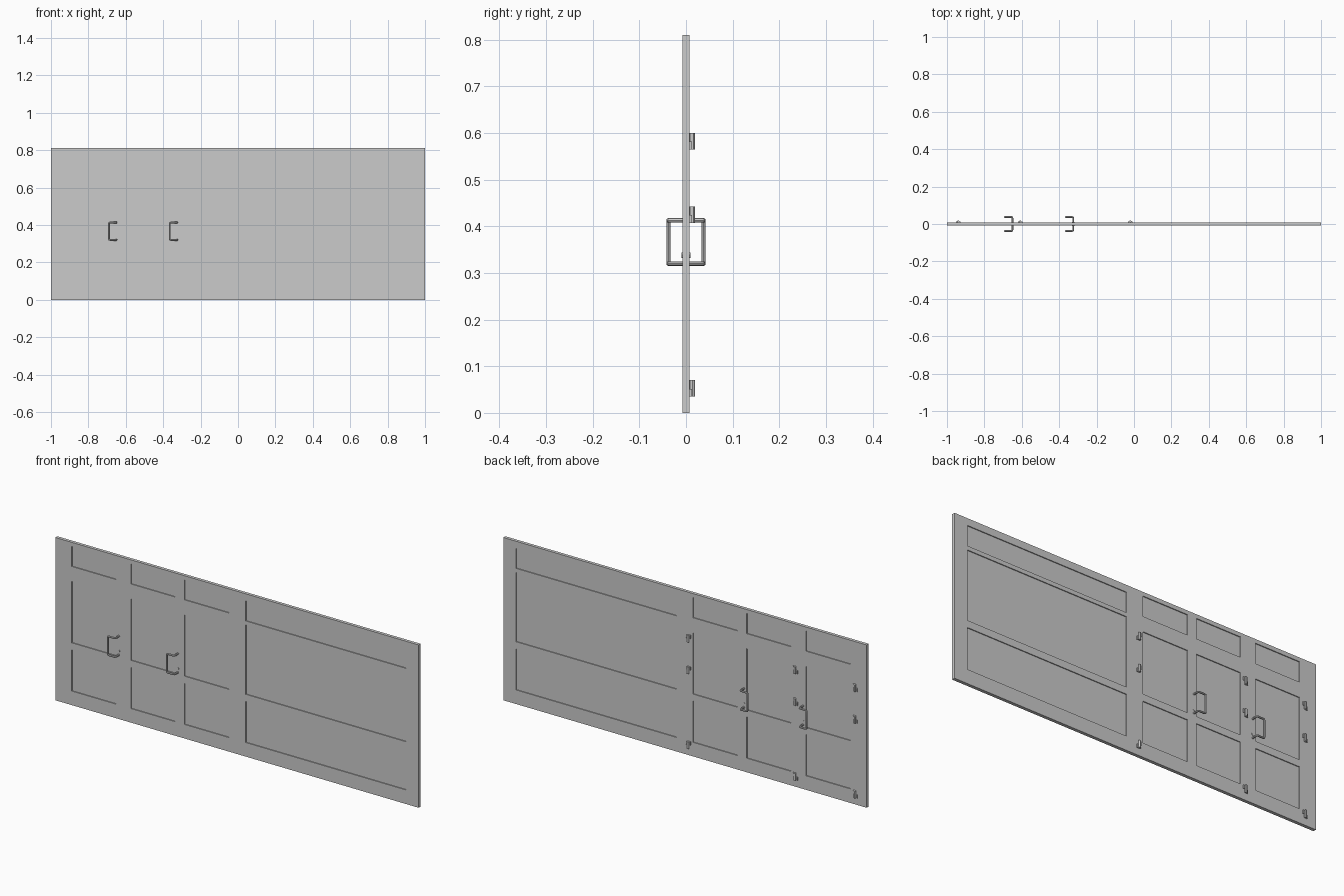
import bpy, bmesh
from mathutils import Matrix, Vector

if "Cube" in bpy.data.objects:
    bpy.data.objects.remove(bpy.data.objects["Cube"])

T = 0.008        # half thickness of the door wall
DEPTH = 0.0045   # recess depth on each side


def add_box(bm, x0, x1, y0, y1, z0, z1):
    m = Matrix.Translation(((x0 + x1) / 2, (y0 + y1) / 2, (z0 + z1) / 2))
    m = m @ Matrix.Diagonal((x1 - x0, y1 - y0, z1 - z0, 1))
    bmesh.ops.create_cube(bm, size=1, matrix=m)


def add_cyl(bm, centre, r, h, axis='Z', seg=12):
    m = Matrix.Translation(centre)
    if axis == 'Y':
        m = m @ Matrix.Rotation(1.5707963, 4, 'X')
    bmesh.ops.create_cone(bm, cap_ends=True, segments=seg, radius1=r, radius2=r,
                          depth=h, matrix=m)


def finish(bm, name):
    me = bpy.data.meshes.new(name)
    bm.to_mesh(me)
    bm.free()
    ob = bpy.data.objects.new(name, me)
    bpy.context.collection.objects.link(ob)
    return ob


def smooth(ob):
    bpy.ops.object.select_all(action='DESELECT')
    ob.select_set(True)
    bpy.context.view_layer.objects.active = ob
    bpy.ops.object.shade_smooth_by_angle()


# Wall slab holding the three doors and the wide fixed panel
bm = bmesh.new()
add_box(bm, -1, 1, -T, T, 0, 0.81)
wall = finish(bm, "door_wall")

# Recessed panels, cut into both faces
door_rows = [(0.07, 0.275), (0.31, 0.615), (0.69, 0.79)]
wide_rows = [(0.07, 0.275), (0.31, 0.655), (0.675, 0.775)]
columns = [(-0.91, -0.665, door_rows), (-0.583, -0.34, door_rows),
           (-0.29, -0.043, door_rows), (0.048, 0.93, wide_rows)]
bm = bmesh.new()
for x0, x1, rows in columns:
    for z0, z1 in rows:
        add_box(bm, x0, x1, T - DEPTH, T + 0.02, z0, z1)
        add_box(bm, x0, x1, -T - 0.02, -T + DEPTH, z0, z1)
cutter = finish(bm, "panel_cutter")
cutter.hide_render = True
mod = wall.modifiers.new("panels", 'BOOLEAN')
mod.operation = 'DIFFERENCE'
mod.solver = 'EXACT'
mod.object = cutter
bpy.context.view_layer.objects.active = wall
bpy.ops.object.modifier_apply(modifier=mod.name)
bpy.data.objects.remove(cutter)


# Pull handles: bent rods stepping out of the face and sideways
def handle(x, side):
    y = side * 0.0375
    top, low = 0.413, 0.32
    ctl = [Vector(p) for p in [(x, 0, top), (x, y, top), (x - 0.04, y, top),
                               (x - 0.04, y, low), (x, y, low), (x, 0, low)]]
    pts = [ctl[0]]
    for a, b, c in zip(ctl, ctl[1:], ctl[2:]):      # small rounded bends
        p = b + (a - b).normalized() * 0.006
        q = b + (c - b).normalized() * 0.006
        pts += [p, (p + q + 2 * b) / 4, q]
    pts.append(ctl[-1])
    cu = bpy.data.curves.new("pull_handle", 'CURVE')
    cu.dimensions = '3D'
    cu.bevel_depth = 0.0048
    cu.bevel_resolution = 2
    cu.use_fill_caps = True
    sp = cu.splines.new('POLY')
    sp.points.add(len(pts) - 1)
    for sp_pt, p in zip(sp.points, pts):
        sp_pt.co = (*p, 1)
    ob = bpy.data.objects.new("pull_handle", cu)
    bpy.context.collection.objects.link(ob)
    bpy.ops.object.select_all(action='DESELECT')
    ob.select_set(True)
    bpy.context.view_layer.objects.active = ob
    bpy.ops.object.convert(target='MESH')
    smooth(bpy.context.view_layer.objects.active)


for x in (-0.65, -0.325):
    for side in (-1, 1):
        handle(x, side)
    # Lock cylinder through the door
    bm = bmesh.new()
    add_cyl(bm, (x, 0, 0.338), 0.006, 0.02, 'Y')
    smooth(finish(bm, "lock_cylinder"))

# Hinges on the back: barrel with one leaf above and one below
for x, d in ((-0.939, 1), (-0.609, 1), (-0.02, -1)):
    for z in (0.0525, 0.425, 0.5825):
        bm = bmesh.new()
        add_cyl(bm, (x, 0.0135, z), 0.006, 0.035)
        xa, xb = sorted((x, x + d * 0.012))
        add_box(bm, xa, xb, T - 0.001, 0.013, z + 0.001, z + 0.0175)
        xa, xb = sorted((x, x - d * 0.012))
        add_box(bm, xa, xb, T - 0.001, 0.013, z - 0.0175, z - 0.001)
        smooth(finish(bm, "hinge"))
